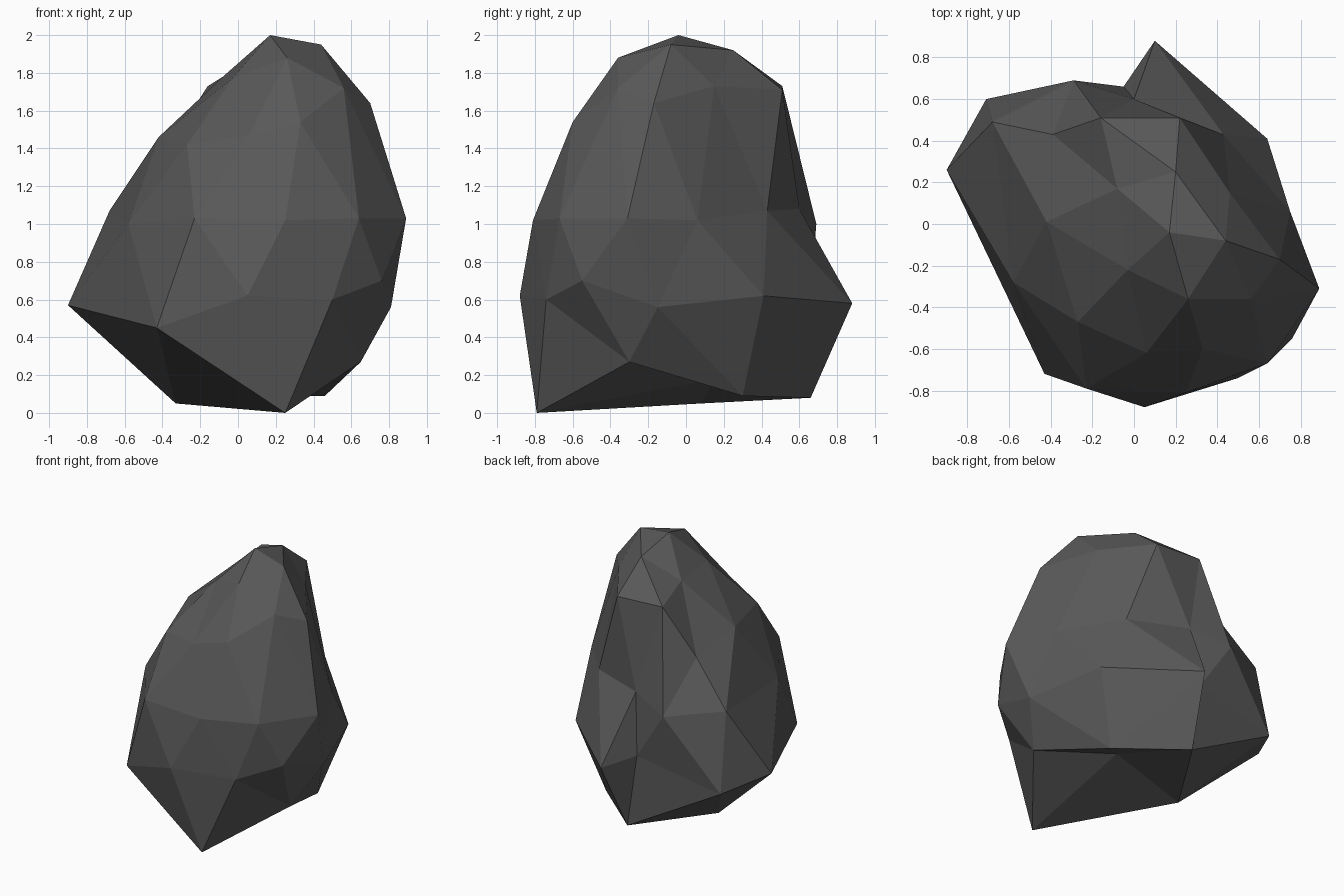
import bpy
import bmesh
import math

# Remove the default cube only
default_cube = bpy.data.objects.get("Cube")
if default_cube:
    bpy.data.objects.remove(default_cube, do_unlink=True)


def make_material(name, colour):
    material = bpy.data.materials.new(name)
    material.use_nodes = True
    material.diffuse_color = colour
    shader = material.node_tree.nodes["Principled BSDF"]
    shader.inputs["Base Color"].default_value = colour
    shader.inputs["Roughness"].default_value = 0.9
    return material


# Rock corners in hundredths of a unit, ring by ring, counter-clockwise from +x
peak = [(17, -4, 200)]
crown = [(44, -8, 195), (20, 25, 192), (-8, 17, 178), (-3, -22, 177), (26, -36, 188)]
shoulder = [
    (70, -17, 164), (46, 15, 173), (22, 51, 171), (-16, 51, 173), (-39, 43, 138),
    (-42, 1, 146), (-27, -47, 142), (6, -62, 147), (33, -60, 154), (56, -36, 172),
]
waist = [
    (75, 6, 102), (43, 43, 107), (0, 60, 108), (-29, 69, 100), (-68, 49, 107),
    (-58, -28, 100), (-23, -79, 103), (25, -81, 102), (64, -67, 103), (89, -31, 103),
]
skirt = [
    (81, -15, 56), (64, 41, 62), (10, 88, 58), (-5, 66, 63), (-71, 60, 49),
    (-90, 26, 57), (-43, -72, 45), (5, -88, 62), (50, -74, 60), (76, -55, 70),
]
foot = [(46, 30, 9), (3, 66, 8), (-33, 8, 5), (25, -79, 0), (65, -30, 27)]
underside = [(28, 15, 18)]
rings = [peak, crown, shoulder, waist, skirt, foot, underside]


def ring_index(vert):
    """Which ring of the unit sphere a vertex lies on, from the top down."""
    limits = (0.95, 0.7, 0.3, -0.3, -0.7, -0.95)
    return sum(vert.co.z < limit for limit in limits)


def ring_angle(vert):
    """Angle around the vertical axis, with tiny negatives snapped to zero."""
    return (math.degrees(math.atan2(vert.co.y, vert.co.x)) + 1) % 360


# Sculpt a low-poly sphere into the rock by moving each ring to its corners
bm = bmesh.new()
bmesh.ops.create_icosphere(bm, subdivisions=2, radius=1)
sorted_rings = []
for index in range(len(rings)):
    members = [vert for vert in bm.verts if ring_index(vert) == index]
    sorted_rings.append(sorted(members, key=ring_angle))

for members, corners in zip(sorted_rings, rings):
    for vert, corner in zip(members, corners):
        vert.co = [value / 100 for value in corner]

bmesh.ops.recalc_face_normals(bm, faces=bm.faces)
for face in bm.faces:
    face.smooth = False

mesh = bpy.data.meshes.new("rock")
bm.to_mesh(mesh)
bm.free()
mesh.materials.append(make_material("dark grey stone", (0.1, 0.1, 0.1, 1)))

rock = bpy.data.objects.new("rock", mesh)
bpy.context.collection.objects.link(rock)
